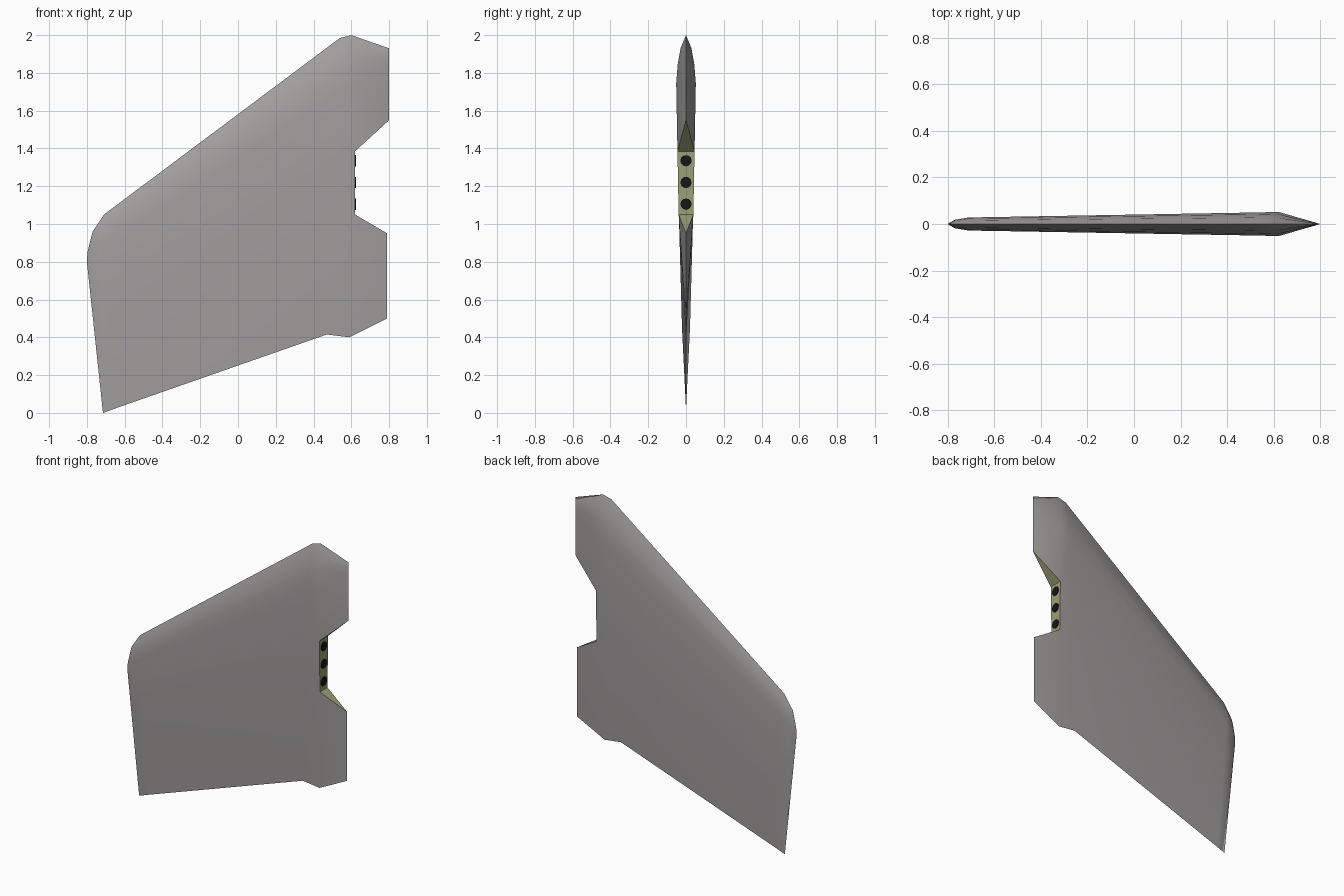
import bpy, bmesh, math
from mathutils import Matrix

if "Cube" in bpy.data.objects:
    bpy.data.objects.remove(bpy.data.objects["Cube"])


def material(name, rgb):
    m = bpy.data.materials.new(name)
    m.diffuse_color = (*rgb, 1)
    m.use_nodes = True
    m.node_tree.nodes["Principled BSDF"].inputs["Base Color"].default_value = m.diffuse_color
    return m


grey = material("hull grey", (0.36, 0.35, 0.345))
olive = material("olive panel", (0.33, 0.35, 0.18))
black = material("port black", (0.008, 0.008, 0.01))

# Chord rows: leading edge, two nose rows, ridge, notch top, notch bottom, trailing edge
NOSE = (0, 0.27, 0.6, 1)
TAIL = (0.27, 0.517, 1)
THICK = (0, 0.55, 0.84, 1, 0.87, 0.75, 0)


def column(lead, ridge, trail, half):
    """Points (x, z, half thickness) down one chord of the fin."""
    mix = lambda a, b, t: (a[0] + (b[0] - a[0]) * t, a[1] + (b[1] - a[1]) * t)
    pts = [mix(lead, ridge, t) for t in NOSE] + [mix(ridge, trail, t) for t in TAIL]
    return [(x, z, half * k) for (x, z), k in zip(pts, THICK)]


cols = [
    column((-0.797, 0.85), (-0.80, 0.80), (-0.715, 0.0), 0.0),
    column((-0.77, 0.96), (-0.77, 0.86), (-0.70, 0.005), 0.018),
    column((-0.71, 1.05), (-0.71, 0.90), (-0.66, 0.02), 0.028),
    column((0.54, 1.985), (0.55, 1.70), (0.47, 0.415), 0.050),
    column((0.60, 2.0), (0.62, 1.745), (0.59, 0.40), 0.052),
    column((0.80, 1.93), (0.80, 1.86), (0.79, 0.50), 0.0),
]
# The notch corners on the two last chords
for c, x, top, low in ((4, 0.62, 1.385, 1.05), (5, 0.80, 1.55, 0.95)):
    cols[c][4] = (x, top, cols[c][4][2])
    cols[c][5] = (x if c == 4 else 0.79, low, cols[c][5][2])

# Fin body with the olive notch walls
bm = bmesh.new()
sides = [[[bm.verts.new((x, s * h, z)) for x, z, h in col] for col in cols] for s in (-1, 1)]
for side in sides:
    for c in range(5):
        for r in range(6):
            if (c, r) != (4, 4):
                bm.faces.new((side[c][r], side[c + 1][r], side[c + 1][r + 1], side[c][r + 1]))
f, b = sides
walls = [(f[4][4], b[4][4], b[4][5], f[4][5])]
walls += [(f[4][r], b[4][r], f[5][r]) for r in (4, 5)]
for w in walls:
    bm.faces.new(w).material_index = 1
bmesh.ops.remove_doubles(bm, verts=bm.verts, dist=1e-4)
bmesh.ops.recalc_face_normals(bm, faces=bm.faces)
me = bpy.data.meshes.new("fin")
bm.to_mesh(me)
bm.free()
me.materials.append(grey)
me.materials.append(olive)
fin = bpy.data.objects.new("fin", me)
bpy.context.collection.objects.link(fin)
bpy.context.view_layer.objects.active = fin
fin.select_set(True)
bpy.ops.object.shade_smooth_by_angle(angle=math.radians(30))

# Three dark ports in the notch wall
for i, z in enumerate((1.335, 1.22, 1.105)):
    bm = bmesh.new()
    bmesh.ops.create_cone(bm, cap_ends=True, segments=12, radius1=0.03, radius2=0.03, depth=0.006,
                          matrix=Matrix.Translation((0.621, 0, z)) @ Matrix.Rotation(math.pi / 2, 4, 'Y'))
    me = bpy.data.meshes.new("port")
    bm.to_mesh(me)
    bm.free()
    me.materials.append(black)
    bpy.context.collection.objects.link(bpy.data.objects.new(f"port_{i + 1}", me))
